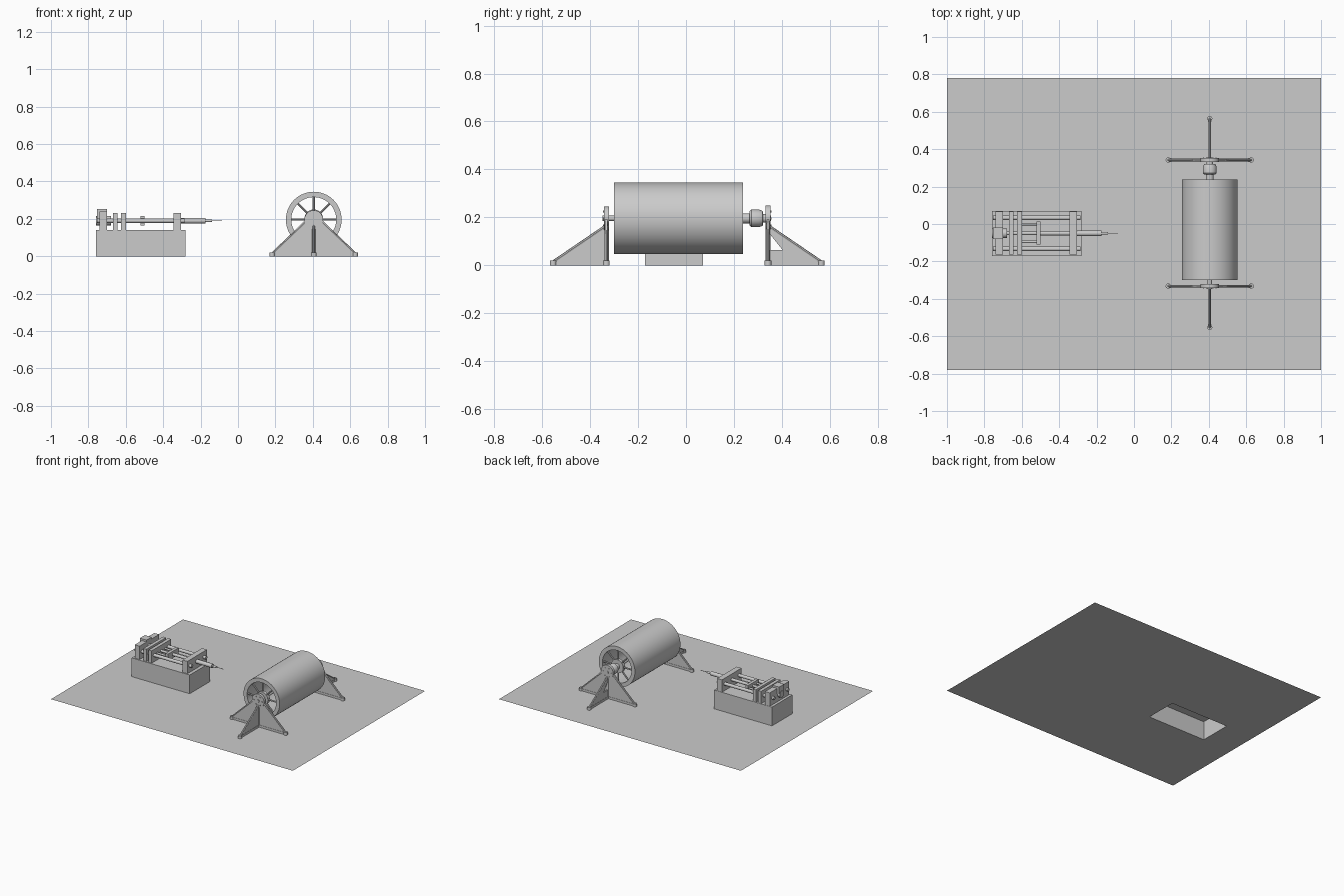
import bpy, bmesh, math
from mathutils import Vector, Matrix

if "Cube" in bpy.data.objects:
    bpy.data.objects.remove(bpy.data.objects["Cube"])

grey = bpy.data.materials.new("plain_grey")
grey.use_nodes = True
grey.diffuse_color = (0.6, 0.6, 0.6, 1)
grey.node_tree.nodes["Principled BSDF"].inputs["Base Color"].default_value = (0.6, 0.6, 0.6, 1)


def finish(name, bm, smooth=False):
    mesh = bpy.data.meshes.new(name)
    bmesh.ops.recalc_face_normals(bm, faces=bm.faces)
    bm.to_mesh(mesh)
    bm.free()
    ob = bpy.data.objects.new(name, mesh)
    bpy.context.collection.objects.link(ob)
    mesh.materials.append(grey)
    if smooth:
        bpy.ops.object.select_all(action='DESELECT')
        ob.select_set(True)
        bpy.context.view_layer.objects.active = ob
        bpy.ops.object.shade_smooth_by_angle(angle=math.radians(35))
    return ob


def box(name, x, y, z):
    bm = bmesh.new()
    bmesh.ops.create_cube(bm, size=1)
    for v in bm.verts:
        v.co = [lo + (c + 0.5) * (hi - lo) for c, (lo, hi) in zip(v.co, (x, y, z))]
    return finish(name, bm)


def rod(name, a, b, r, r2=None, sides=20):
    a, b = Vector(a), Vector(b)
    turn = (b - a).to_track_quat('Z', 'Y').to_matrix().to_4x4()
    bm = bmesh.new()
    bmesh.ops.create_cone(bm, cap_ends=True, segments=sides, radius1=r,
                          radius2=r if r2 is None else r2, depth=(b - a).length,
                          matrix=Matrix.Translation((a + b) / 2) @ turn)
    return finish(name, bm, True)


def plate(name, points, thickness):
    """Extrude an outline evenly to both sides of its own plane."""
    bm = bmesh.new()
    face = bm.faces.new([bm.verts.new(p) for p in points])
    face.normal_update()
    n = face.normal * thickness
    bmesh.ops.translate(bm, verts=bm.verts[:], vec=-n / 2)
    new = bmesh.ops.extrude_face_region(bm, geom=[face], use_keep_orig=True)["geom"]
    bmesh.ops.translate(bm, verts=[g for g in new if isinstance(g, bmesh.types.BMVert)], vec=n)
    return finish(name, bm)


def lathe(name, profile, sides=64):
    """Spin a closed (radius, y) profile about the drum axis."""
    bm = bmesh.new()
    vs = [bm.verts.new((CX + r, y, CZ)) for r, y in profile]
    edges = [bm.edges.new((vs[i - 1], vs[i])) for i in range(len(vs))]
    bmesh.ops.spin(bm, geom=vs + edges, cent=(CX, 0, CZ), axis=(0, 1, 0),
                   angle=math.tau, steps=sides)
    bmesh.ops.remove_doubles(bm, verts=bm.verts, dist=1e-5)
    return finish(name, bm, True)


def ring(name, r0, r1, y0, y1):
    return lathe(name, [(r0, y0), (r1, y0), (r1, y1), (r0, y1)])


CX, CZ = 0.405, 0.196          # drum axis
BX, BY = (-0.76, -0.28), (-0.17, 0.07)   # pedestal footprint
MY, MZ = -0.05, 0.19           # carriage axis

# Floor sheet, open under the pedestal
bm = bmesh.new()
xs, ys = (-1, *BX, 1), (-0.78, *BY, 0.78)
grid = [[bm.verts.new((x, y, 0)) for x in xs] for y in ys]
for j in range(3):
    for i in range(3):
        if (i, j) != (1, 1):
            bm.faces.new((grid[j][i], grid[j][i + 1], grid[j + 1][i + 1], grid[j + 1][i]))
finish("floor", bm)

# Hollow pedestal with no bottom
pedestal = box("pedestal", BX, BY, (0, 0.14))
bm = bmesh.new()
bm.from_mesh(pedestal.data)
bmesh.ops.delete(bm, geom=[f for f in bm.faces if f.calc_center_median().z < 0.01], context='FACES')
bm.to_mesh(pedestal.data)
bm.free()

# Drum, spoked wheels and shaft
ring("drum_shell", 0.12, 0.149, -0.30, 0.2375)
for end, y in (("front", -0.285), ("back", 0.222)):
    ring(end + "_wheel_hub", 0.008, 0.05, y - 0.012, y + 0.012)
    for k in range(8):
        d = Vector((math.cos(k * math.pi / 4), 0, math.sin(k * math.pi / 4)))
        c = Vector((CX, y, CZ))
        rod(f"{end}_spoke_{k}", c + d * 0.045, c + d * 0.125, 0.006, sides=8)
rod("shaft", (CX, -0.348, CZ), (CX, 0.355, CZ), 0.011)
rod("back_shaft_collar", (CX, 0.22, CZ), (CX, 0.27, CZ), 0.021)
lathe("coupling", [(0.005, 0.265), (0.03, 0.265), (0.037, 0.273), (0.037, 0.305),
                   (0.03, 0.32), (0.018, 0.322), (0.018, 0.335), (0.005, 0.335)], 32)

# Stands with two side wings and one outward brace
for end, s, y, top in (("front", -1, -0.332, 0.0), ("back", 1, 0.342, 0.008)):
    rod(end + "_bearing_disc", (CX, y - 0.01, CZ + top / 2), (CX, y + 0.01, CZ + top / 2), 0.05, sides=32)
    for k in range(6):
        d = Vector((math.cos(k * math.pi / 3), 0, math.sin(k * math.pi / 3))) * 0.033
        p = Vector((CX, y, CZ)) + d
        rod(f"{end}_bolt_{k}", p, p + Vector((0, s * 0.014, 0)), 0.004, sides=6)
    plate(end + "_wing_plate", [(CX - 0.225, y, 0.005), (CX + 0.225, y, 0.005),
                                (CX + 0.045, y, CZ), (CX - 0.045, y, CZ)], 0.01)
    rod(end + "_post", (CX, y, 0), (CX, y, 0.17), 0.01, sides=12)
    for side, d in (("left", Vector((1, 0, 0))), ("right", Vector((-1, 0, 0))), ("outer", Vector((0, s, 0)))):
        hub = Vector((CX, y, 0))
        foot = hub + d * 0.222
        name = f"{end}_{side}"
        rod(name + "_foot", foot, foot + Vector((0, 0, 0.02)), 0.014, sides=16)
        box(name + "_base_bar", sorted((hub.x - 0.007, foot.x + 0.007)) if d.x >= 0 else (foot.x, hub.x),
            (min(hub.y, foot.y) - 0.007, max(hub.y, foot.y) + 0.007), (0, 0.016))
        peak = hub + (d * 0.04 + Vector((0, 0, 0.187)) if d.x else Vector((0, 0, 0.165)))
        rod(name + "_sloping_bar", foot + Vector((0, 0, 0.014)), peak, 0.007, sides=8)
    # Brace web; the back one has a triangular opening beside the post
    if s < 0:
        plate("front_brace", [(CX, y, 0.005), (CX, y - 0.22, 0.01), (CX, y, 0.165)], 0.01)
    else:
        plate("back_brace_lower", [(CX, y, 0.005), (CX, y + 0.22, 0.01), (CX, y + 0.14, 0.065), (CX, y, 0.065)], 0.01)
        plate("back_brace_upper", [(CX, y, 0.165), (CX, y, 0.14), (CX, y + 0.06, 0.065), (CX, y + 0.14, 0.065)], 0.01)

# Carriage: upright plates on the pedestal
for name, x, top in (("motor_plate", (-0.74, -0.70), 0.24), ("rear_plate", (-0.668, -0.643), 0.232),
                     ("push_plate", (-0.625, -0.60), 0.232), ("nozzle_plate", (-0.345, -0.305), 0.232)):
    box(name, x, (-0.162, 0.068), (0.14, top))
box("motor_block", (-0.755, -0.70), (-0.08, -0.02), (0.20, 0.254))
rod("motor", (-0.758, MY, MZ), (-0.68, MY, MZ), 0.025)

# Guide rods, lead screw and slider
for side, dy in (("left", 0.083), ("right", -0.083)):
    rod(side + "_guide_rod", (-0.755, MY + dy, MZ), (-0.285, MY + dy, MZ), 0.012)
for side, dy in (("left", 0.045), ("right", -0.045)):
    rod(side + "_slider_rod", (-0.61, MY + dy, MZ), (-0.51, MY + dy, MZ), 0.007, sides=12)
rod("lead_screw", (-0.70, MY, MZ), (-0.50, MY, MZ), 0.009)
box("slider", (-0.522, -0.50), (-0.11, 0.013), (0.165, 0.215))
rod("plunger", (-0.50, MY, MZ), (-0.33, MY, MZ), 0.011)

# Nozzle and needle
rod("nozzle_barrel", (-0.32, MY, MZ), (-0.175, MY, MZ), 0.015)
rod("nozzle_tip", (-0.175, MY, MZ), (-0.14, MY, MZ), 0.007)
rod("needle", (-0.14, MY, MZ), (-0.085, MY, MZ), 0.002, sides=8)
